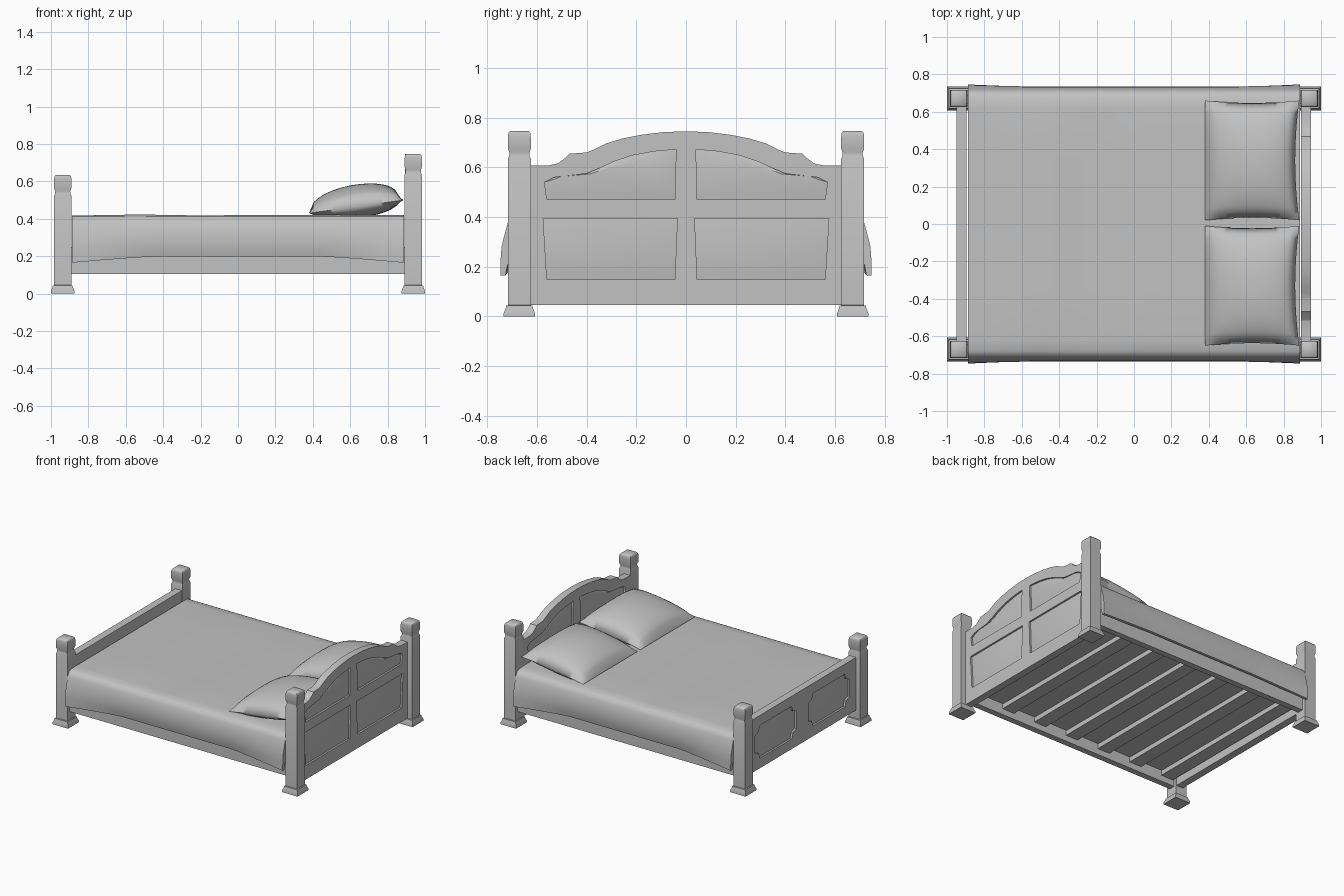
import bpy, bmesh, math

cube = bpy.data.objects.get("Cube")
if cube:
    bpy.data.objects.remove(cube, do_unlink=True)

grey = bpy.data.materials.new("plain_grey")
grey.use_nodes = True
COLOUR = (0.54, 0.54, 0.54, 1)
grey.diffuse_color = COLOUR
grey.node_tree.nodes["Principled BSDF"].inputs["Base Color"].default_value = COLOUR


def activate(obj):
    bpy.ops.object.select_all(action='DESELECT')
    obj.select_set(True)
    bpy.context.view_layer.objects.active = obj


def shade(obj, degrees):
    activate(obj)
    bpy.ops.object.shade_smooth_by_angle(angle=math.radians(degrees))


def finish(name, bm, smooth=None):
    bmesh.ops.recalc_face_normals(bm, faces=bm.faces)
    mesh = bpy.data.meshes.new(name)
    bm.to_mesh(mesh)
    bm.free()
    mesh.materials.append(grey)
    obj = bpy.data.objects.new(name, mesh)
    bpy.context.collection.objects.link(obj)
    if smooth:
        shade(obj, smooth)
    return obj


def loft(name, rings, smooth=None):
    """Skin a list of equal closed rings and cap both ends."""
    bm = bmesh.new()
    rows = [[bm.verts.new(p) for p in ring] for ring in rings]
    n = len(rows[0])
    for a, b in zip(rows, rows[1:]):
        for i in range(n):
            j = (i + 1) % n
            bm.faces.new((a[i], a[j], b[j], b[i]))
    bm.faces.new(rows[0])
    bm.faces.new(rows[-1])
    return finish(name, bm, smooth)


def box(name, x, y, z):
    return loft(name, [[(x[0], y[0], h), (x[1], y[0], h), (x[1], y[1], h), (x[0], y[1], h)] for h in z])


def board(name, outline, x0, x1):
    return loft(name, [[(x, y, z) for y, z in outline] for x in (x0, x1)])


def shrink(outline, t):
    ys, zs = zip(*outline)
    cy, cz = (min(ys) + max(ys)) / 2, (min(zs) + max(zs)) / 2
    sy, sz = 1 - 2 * t / (max(ys) - min(ys)), 1 - 2 * t / (max(zs) - min(zs))
    return [(cy + (y - cy) * sy, cz + (z - cz) * sz) for y, z in outline]


def carve(obj, outline, x, out):
    """Sink a softly raised panel into the face at x, whose outside is in direction out."""
    for side in (1, -1):
        shape = [(side * y, z) for y, z in outline]
        steps = ((0, 0.02), (0, -0.013), (0.035, -0.006))
        cutter = loft("panel_cutter", [[(x + out * d, y, z) for y, z in shrink(shape, t)] for t, d in steps])
        cutter.hide_render = True
        mod = obj.modifiers.new("panel", 'BOOLEAN')
        mod.operation, mod.solver, mod.object = 'DIFFERENCE', 'EXACT', cutter
        activate(obj)
        bpy.ops.object.modifier_apply(modifier=mod.name)
        bpy.data.objects.remove(cutter, do_unlink=True)


# Posts: square turned sections with a flared foot and a notched cap
def post(name, cx, cy, top):
    foot = [(0.063, 0), (0.063, 0.013), (0.054, 0.035), (0.053, 0.043), (0.046, 0.045)]
    cap = [(0.046, -0.112), (0.041, -0.1), (0.04, -0.088), (0.046, -0.072),
           (0.046, -0.022), (0.044, -0.008), (0.037, 0)]
    rings = [[(cx + w * a, cy + w * b, z) for a, b in ((-1, -1), (1, -1), (1, 1), (-1, 1))]
             for w, z in foot + [(w, top + z) for w, z in cap]]
    return loft(name, rings, 50)


for side, label in ((-1, "right"), (1, "left")):
    post(f"head_post_{label}", 0.937, side * 0.671, 0.747)
    post(f"foot_post_{label}", -0.937, side * 0.671, 0.635)
    ys = sorted((side * 0.645, side * 0.69))
    box(f"side_rail_{label}", (-0.9, 0.9), ys, (0.105, 0.25))

# Headboard: arched outline with shoulders, panelled on both faces
half = [(0.64, 0.045), (0.64, 0.608), (0.555, 0.608), (0.515, 0.616), (0.49, 0.635), (0.468, 0.655),
        (0.40, 0.66), (0.37, 0.672), (0.32, 0.697), (0.26, 0.715), (0.18, 0.731), (0.09, 0.742)]
head = board("headboard", half + [(0, 0.745)] + [(-y, z) for y, z in reversed(half)], 0.892, 0.945)
lower_panel = [(0.045, 0.148), (0.56, 0.148), (0.575, 0.395), (0.035, 0.395)]
upper_panel = [(0.045, 0.47), (0.56, 0.47), (0.57, 0.54), (0.53, 0.56), (0.46, 0.568), (0.40, 0.575),
               (0.345, 0.598), (0.29, 0.623), (0.22, 0.647), (0.13, 0.664), (0.04, 0.672)]
for x, out in ((0.945, 1), (0.892, -1)):
    carve(head, lower_panel, x, out)
    carve(head, upper_panel, x, out)
shade(head, 25)

# Footboard: straight top, two panels with notched corners on the outer face
foot = board("footboard", [(-0.64, 0.105), (0.64, 0.105), (0.64, 0.495), (-0.64, 0.495)], -0.95, -0.895)
y0, y1, z0, z1, c, k = 0.07, 0.55, 0.18, 0.42, 0.055, 0.015
cut_panel = [(y0 + c, z0), (y1 - c, z0), (y1 - c + k, z0 + c - k), (y1, z0 + c),
             (y1, z1 - c), (y1 - c + k, z1 - c + k), (y1 - c, z1), (y0 + c, z1),
             (y0 + c - k, z1 - c + k), (y0, z1 - c), (y0, z0 + c), (y0 + c - k, z0 + c - k)]
carve(foot, cut_panel, -0.95, -1)
shade(foot, 25)

# Slats and mattress
for i in range(7):
    x = -0.83 + 0.277 * i
    box(f"slat_{i + 1}", (x - 0.05, x + 0.05), (-0.65, 0.65), (0.15, 0.185))
box("mattress", (-0.88, 0.88), (-0.64, 0.64), (0.185, 0.38))


# Blanket: draped section swept along the bed, tucked in mid-side, hem flaring at the ends
def blanket_section(x):
    f = max(0, (abs(x) / 0.888 - 0.5) / 0.5) ** 1.2
    hy, hz = 0.72 + 0.027 * f, 0.198 - 0.033 * f
    top = 0.42 + 0.002 * math.sin(9 * x) * (x < 0.1)
    side = [(0.35, top), (0.62, top), (0.68, 0.415), (0.704, 0.402), (0.717, 0.378), (0.729, 0.335),
            (0.734 + 0.008 * f, 0.285), (0.73 + 0.016 * f, 0.235), (hy, hz),
            (hy - 0.02, hz), (0.703, 0.28), (0.69, 0.36)]
    return [(x, y, z) for y, z in side + [(-y, z) for y, z in reversed(side)]]


loft("blanket", [blanket_section(-0.888 + 1.776 * i / 32) for i in range(33)], 50)


# Pillows: puffed grids with pulled-out corners, resting flat on the bed
def pillow(name, cy):
    n = 20
    bm = bmesh.new()
    grid = {}
    for s in (1, -1):
        for i in range(n + 1):
            for j in range(n + 1):
                u, v = 2 * i / n - 1, 2 * j / n - 1
                if s < 0 and (i in (0, n) or j in (0, n)):
                    grid[s, i, j] = grid[1, i, j]
                    continue
                puff = ((1 - u * u) * (1 - v * v)) ** 0.45
                x = 0.252 * u - 0.022 * (1 - v * v) * max(u, 0) ** 3
                y = 0.32 * v * (1 - 0.04 * (1 - u * u) * v * v)
                height = 0.465 + 0.035 * u + s * puff * (0.118 if s > 0 else 0.065)
                grid[s, i, j] = bm.verts.new((0.632 + x, cy + y, max(height, 0.42)))
        for i in range(n):
            for j in range(n):
                bm.faces.new([grid[s, i + a, j + b] for a, b in ((0, 0), (1, 0), (1, 1), (0, 1))])
    return finish(name, bm, 80)


pillow("pillow_left", 0.34)
pillow("pillow_right", -0.33)
